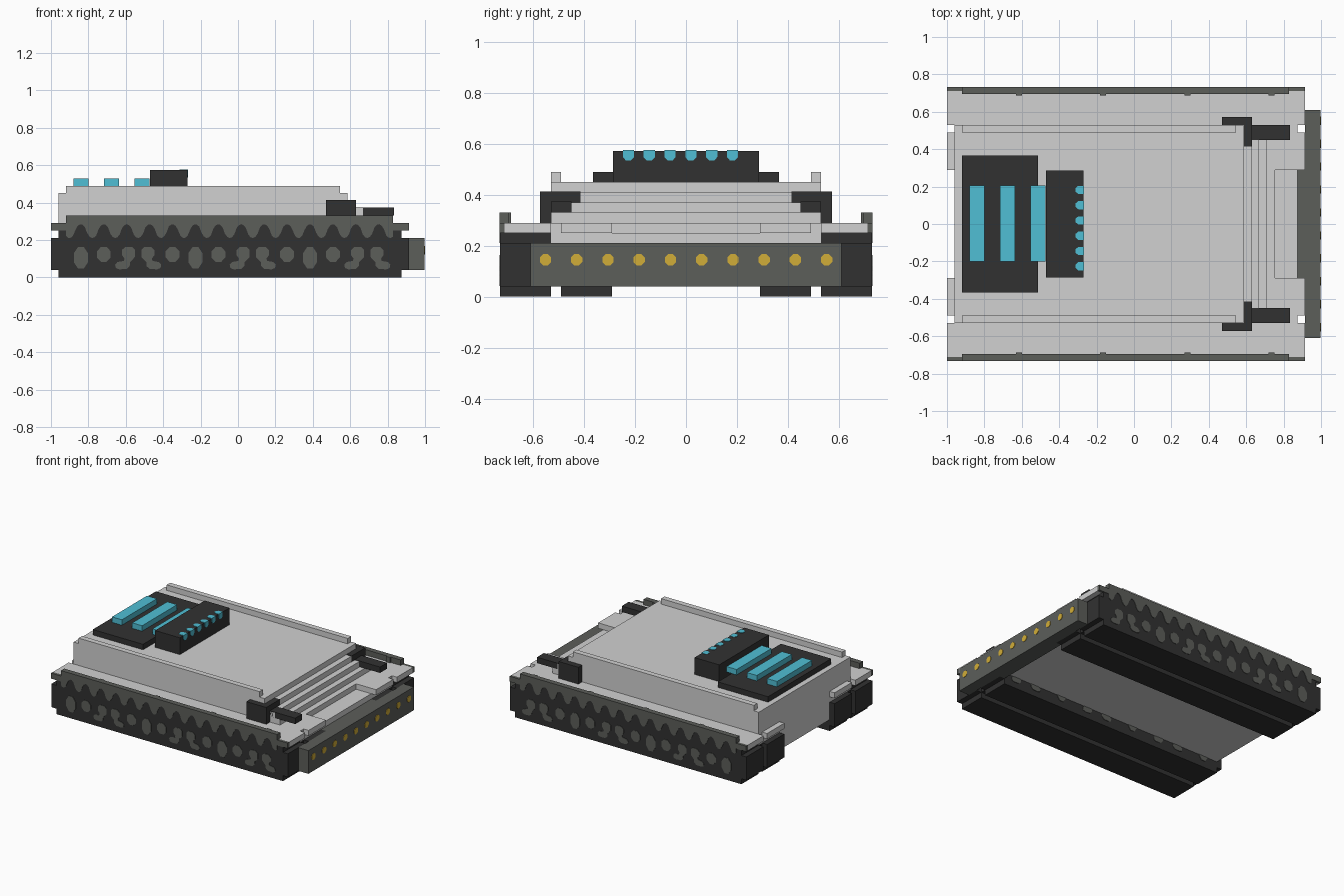
import bpy, bmesh, math
from mathutils import Vector

cube = bpy.data.objects.get("Cube")
if cube:
    bpy.data.objects.remove(cube, do_unlink=True)


def material(name, rgb):
    m = bpy.data.materials.new(name)
    m.use_nodes = True
    m.diffuse_color = (*rgb, 1)
    b = next(n for n in m.node_tree.nodes if n.type == 'BSDF_PRINCIPLED')
    b.inputs["Base Color"].default_value = (*rgb, 1)
    b.inputs["Roughness"].default_value = 0.8
    return m


LIGHT = material("light grey", (0.64, 0.64, 0.64))
GREY = material("dark grey", (0.107, 0.112, 0.102))
BLACK = material("charcoal", (0.031, 0.031, 0.031))
CYAN = material("cyan glow", (0.08, 0.52, 0.66))
YELLOW = material("yellow lamp", (0.64, 0.42, 0.04))


def finish(name, bm, mat):
    bmesh.ops.recalc_face_normals(bm, faces=bm.faces)
    me = bpy.data.meshes.new(name)
    bm.to_mesh(me)
    bm.free()
    me.materials.append(mat)
    ob = bpy.data.objects.new(name, me)
    bpy.context.collection.objects.link(ob)
    return ob


def box(name, x, y, z, mat):
    """Box from (min, max) pairs."""
    bm = bmesh.new()
    bmesh.ops.create_cube(bm, size=1)
    for v in bm.verts:
        v.co = Vector([(a + b) / 2 + c * abs(b - a) for (a, b), c in zip((x, y, z), v.co)])
    return finish(name, bm, mat)


def prism(name, outlines, a, b, mat, axis=1):
    """Extrude 2D outlines from a to b along an axis (0 = x, 1 = y, 2 = z)."""
    def co(p, d):
        c = list(p)
        c.insert(axis, d)
        return Vector(c)
    bm = bmesh.new()
    for pts in outlines:
        face = bm.faces.new([bm.verts.new(co(p, a)) for p in pts])
        ext = bmesh.ops.extrude_face_region(bm, geom=[face])["geom"]
        bmesh.ops.translate(bm, vec=co((0, 0), b - a),
                            verts=[g for g in ext if isinstance(g, bmesh.types.BMVert)])
    return finish(name, bm, mat)


def ellipse(cx, cz, rx, rz, n=8):
    return [(cx + rx * math.cos(math.tau * (i + .5) / n),
             cz + rz * math.sin(math.tau * (i + .5) / n)) for i in range(n)]


# Hull with stepped front ramp
steps = [(-.96, .21), (-.96, .45), (.585, .45)]
x, z = .585, .45
for i in range(4):
    z -= .04
    steps += [(x, z), (x + .042, z)]
    x += .042
steps += [(.753, .25), (.875, .25), (.875, .21)]
prism("hull", [steps], -.53, .53, LIGHT)
box("lower_hull", (-.96, .875), (-.29, .29), (.083, .21), LIGHT)

# Bumper with lamps
box("bumper", (.915, .997), (-.61, .61), (.04, .21), GREY)
box("bumper_mount", (.875, .915), (-.29, .29), (.04, .21), GREY)
prism("bumper_lamps", [ellipse(-.552 + i * .1227, .145, .024, .024) for i in range(10)],
      .995, 1, YELLOW, 0)


# Outlines shared by both sides
def tread(top):
    return [(-.96, 0), (.875, 0), (.875, .04), (.915, .04), (.915, .21), (.875, .21),
            (.875, top), (-.96, top), (-.96, .21), (-1, .21), (-1, .04), (-.96, .04)]


wave = [(-.92, .33)]
for i in range(141):
    wx = -.92 + 1.75 * i / 140
    c = math.cos(math.tau * (wx + .84) / .1225)
    wave.append((wx, .2475 + .037 * math.copysign(abs(c) ** .65, c)))
wave.append((.83, .33))


def slant(cx, s):
    """Leaning link outline with a round head and a thick foot."""
    pts = [(.043, .148), (.028, .163), (-.008, .163), (-.026, .146), (-.026, .12), (-.012, .1),
           (-.016, .088), (-.05, .082), (-.062, .068), (-.058, .05), (-.04, .043),
           (0, .045), (.016, .06), (.018, .082), (.043, .108)]
    return [(cx + s * px, pz) for px, pz in pts]


links = []
for k in range(14):
    cx = -.84 + .1225 * k
    kind = k % 5
    if kind == 0:
        links.append(ellipse(cx, .105, .041, .062))
    elif kind in (1, 4):
        links.append(ellipse(cx, .123, .04, .043))
    else:
        links.append(slant(cx, 1 if kind == 2 else -1))

for side, s in (("left", 1), ("right", -1)):
    def sbox(name, x, y, z, mat):
        return box(f"{side}_{name}", x, sorted((s * y[0], s * y[1])), z, mat)

    # Running gear
    prism(f"{side}_outer_track", [tread(.25)], s * .53, s * .73, BLACK)
    prism(f"{side}_inner_track", [tread(.2099)], s * .29, s * .49, BLACK)
    sbox("track_axle", (-.96, .875), (.49, .53), (.04, .209), BLACK)
    prism(f"{side}_outer_links", links, s * .729, s * .733, GREY)
    prism(f"{side}_inner_links", links, s * .291, s * .287, GREY)

    # Fenders and scalloped skirt
    sbox("fender", (-1, .915), (.53, .712), (.25, .29), LIGHT)
    sbox("skirt_backing", (-.92, .83), (.712, .73), (.25, .287), BLACK)
    sbox("skirt_rail", (-.92, .83), (.695, .73), (.287, .33), GREY)
    sbox("skirt_rear_end", (-1, -.92), (.712, .733), (.25, .29), GREY)
    sbox("skirt_front_end", (.83, .915), (.712, .733), (.25, .29), GREY)
    prism(f"{side}_skirt_scallops", [wave], s * .7295, s * .733, GREY)
    for i in range(4):
        bx = -.615 + .45 * i
        sbox(f"skirt_clip_{i + 1}", (bx - .016, bx + .016), (.687, .695), (.29, .33), GREY)
    sbox("inner_fender_rear", (-1, -.96), (.29, .49), (.25, .29), LIGHT)
    sbox("inner_fender_front", (.753, .915), (.29, .49), (.25, .29), LIGHT)
    sbox("fender_joint", (.753, .875), (.49, .53), (.25, .29), LIGHT)

    # Deck rail and ramp guard
    sbox("deck_rail", (-.92, .545), (.49, .53), (.45, .49), LIGHT)
    sbox("guard_block", (.47, .63), (.53, .573), (.29, .413), BLACK)
    sbox("guard_arm", (.588, .63), (.415, .53), (.37, .413), BLACK)
    sbox("guard_bar", (.63, .835), (.45, .53), (.33, .373), BLACK)

# Engine panel, glowing bars and control block
box("engine_panel", (-.92, -.513), (-.365, .365), (.45, .49), BLACK)
for i in range(3):
    bx = -.88 + i * .1635
    box(f"glow_bar_{i + 1}", (bx, bx + .08), (-.2, .205), (.49, .53), CYAN)
box("control_block", (-.47, -.27), (-.287, .287), (.45, .573), BLACK)

# Lights wrapping over the block's front edge, rounded at both ends
fronts, tops = [], []
for i in range(6):
    cy = -.226 + i * .0817
    half = [(-.022, 0), (-.022, -.028), (-.01, -.041), (.01, -.041), (.022, -.028), (.022, 0)]
    fronts.append([(cy + u, .576 + v) for u, v in half])
    tops.append([(-.267 + v * 1.1, cy + u) for u, v in half])
prism("control_lights_front", fronts, -.271, -.267, CYAN, 0)
prism("control_lights_top", tops, .572, .576, CYAN, 2)
